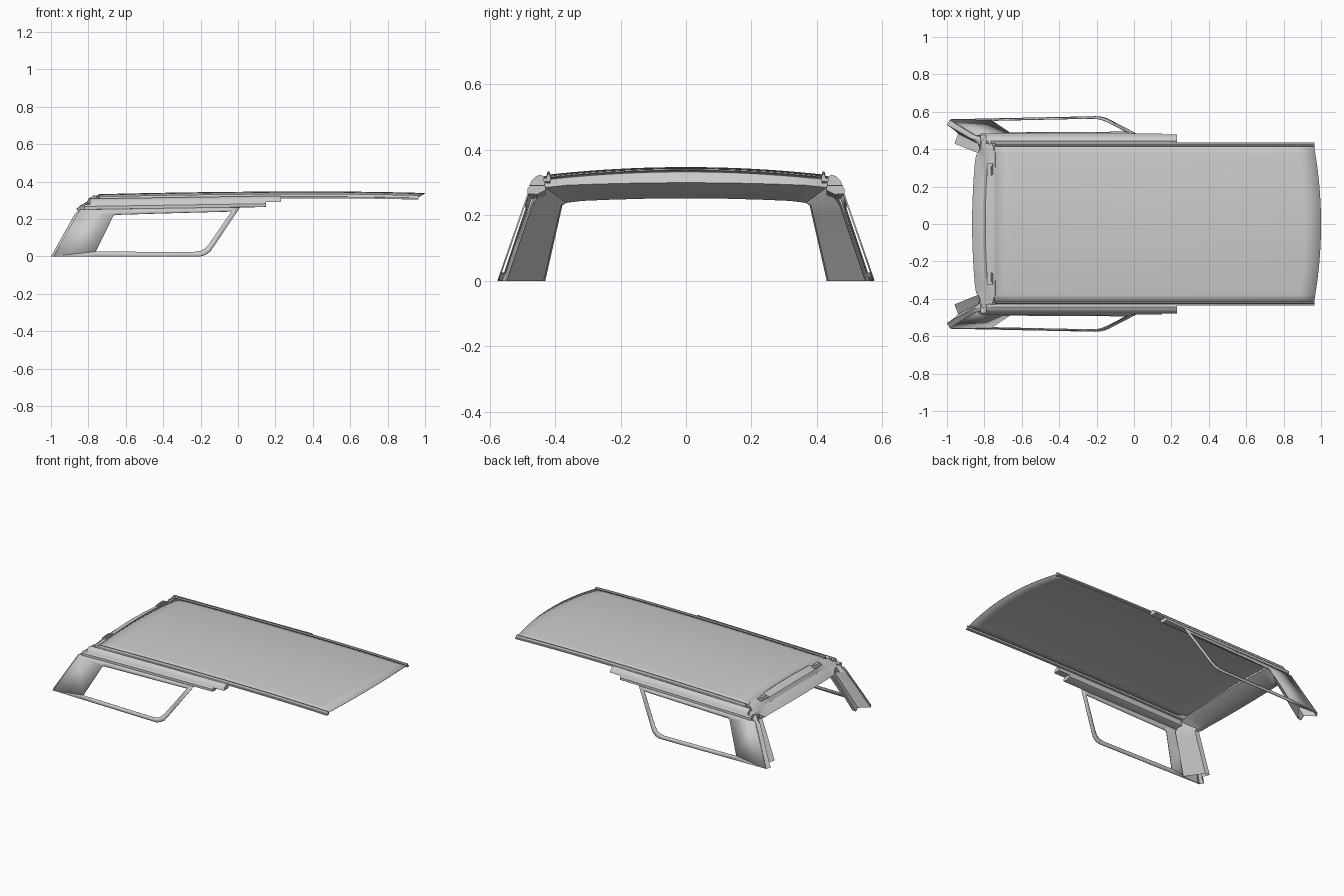
import bpy, math

if "Cube" in bpy.data.objects:
    bpy.data.objects.remove(bpy.data.objects["Cube"])


def add_mesh(name, verts, faces, mirror=False, thickness=0.0, angle=35):
    me = bpy.data.meshes.new(name)
    me.from_pydata(verts, [], faces)
    me.update()
    ob = bpy.data.objects.new(name, me)
    bpy.context.collection.objects.link(ob)
    if thickness:
        s = ob.modifiers.new("thickness", 'SOLIDIFY')
        s.thickness = thickness
        s.offset = 0
    if mirror:
        m = ob.modifiers.new("mirror", 'MIRROR')
        m.use_axis = (False, True, False)
        m.use_clip = True
    bpy.ops.object.select_all(action='DESELECT')
    bpy.context.view_layer.objects.active = ob
    ob.select_set(True)
    bpy.ops.object.shade_smooth_by_angle(angle=math.radians(angle))
    return ob


def loft(name, sections, closed=False, caps=False, **kw):
    n = len(sections[0])
    verts = [p for s in sections for p in s]
    faces = []
    for i in range(len(sections) - 1):
        for j in range(n if closed else n - 1):
            k = (j + 1) % n
            faces.append((i * n + j, i * n + k, (i + 1) * n + k, (i + 1) * n + j))
    if caps:
        faces.append(tuple(range(n))[::-1])
        faces.append(tuple(range(len(verts) - n, len(verts))))
    return add_mesh(name, verts, faces, **kw)


def roof_z(x, y):
    drop = 0.0145 if x < 0.4 else 0.03
    return 0.346 - drop * ((x - 0.4) / 1.14) ** 2 - 0.024 * (y / 0.43) ** 2


def side_y(x, z):
    return 0.574 + 0.021 * min(x + 0.2, 0) - 0.346 * z


# Crowned roof skin with a bowed front edge
rows = []
for i in range(21):
    row = []
    for j in range(21):
        y = -0.42 + 0.042 * j
        bow = 1 - (y / 0.42) ** 2
        front = 0.962 + 0.038 * bow
        x = -0.745 + (front + 0.745) * i / 20
        row.append((x, y, roof_z(x, y)))
    rows.append(row)
loft("roof_panel", rows[::-1], thickness=0.003)

# Raised trim along each roof edge
rows = []
for i in range(13):
    x = -0.74 + 1.705 * i / 12
    z = roof_z(x, 0.42)
    rows.append([(x, 0.413, z - 0.004), (x, 0.417, z + 0.01), (x, 0.423, z + 0.011),
                 (x, 0.427, z - 0.003), (x, 0.435, z - 0.004), (x, 0.435, z - 0.012),
                 (x, 0.415, z - 0.012)])
loft("roof_edge_trim", rows, closed=True, caps=True, mirror=True)


# Side rails, upper one longer than the lower one
def rail(name, x0, x1, profile):
    rows = []
    for i in range(7):
        x = x0 + (x1 - x0) * i / 6
        rise = 0.015 * (x + 0.78)
        rows.append([(x, y, z + rise) for y, z in profile])
    return loft(name, rows, closed=True, caps=True, mirror=True)


rail("upper_side_rail", -0.79, 0.23,
     [(0.43, 0.302), (0.445, 0.309), (0.46, 0.303), (0.472, 0.291), (0.478, 0.276), (0.432, 0.276)])
rail("lower_side_rail", -0.82, 0.15,
     [(0.428, 0.276), (0.476, 0.277), (0.484, 0.268), (0.484, 0.252), (0.455, 0.25), (0.43, 0.262)])

# Rear quarter panel and window frame: outer loop bridged to window loop
outer = [(-0.985, 0), (-0.76, 0), (-0.45, 0), (-0.205, 0), (-0.175, 0.008), (-0.15, 0.025),
         (-0.13, 0.053), (0.01, 0.262), (-0.03, 0.262), (-0.35, 0.258), (-0.66, 0.254), (-0.845, 0.25)]
window = [(-0.762, 0.025), (-0.762, 0.025), (-0.45, 0.024), (-0.235, 0.024), (-0.2, 0.029),
          (-0.175, 0.043), (-0.155, 0.066), (-0.035, 0.24), (-0.05, 0.24), (-0.35, 0.232),
          (-0.65, 0.223), (-0.665, 0.22)]
loft("quarter_window_frame",
     [[(x, side_y(x, z), z) for x, z in loop + loop[:1]] for loop in (outer, window)],
     mirror=True, thickness=0.005)

# Rear opening frame: stepped pillar section swept up and across the header
section = [(-0.985, 0.556), (-1.0, 0.53), (-0.965, 0.505), (-0.94, 0.482),
           (-0.96, 0.43), (-0.93, 0.435), (-0.85, 0.548)]
rows = []
for z in (0, 0.07, 0.14, 0.2, 0.23):
    rows.append([(x + 0.56 * z, y - (0.227 + 0.119 * (y - 0.43) / 0.126) * z, z) for x, y in section])
rows.append([(-0.765, 0.447, 0.3), (-0.81, 0.442, 0.28), (-0.82, 0.42, 0.27), (-0.825, 0.395, 0.258),
             (-0.845, 0.366, 0.238), (-0.81, 0.366, 0.238), (-0.73, 0.43, 0.285)])
head = [(-0.742, 0.33), (-0.795, 0.314), (-0.808, 0.292), (-0.84, 0.275),
        (-0.866, 0.252), (-0.81, 0.252), (-0.72, 0.3)]
for k in (0.85, 0.6, 0.3, 0):
    widths = (0.44, 0.43, 0.415, 0.395, 0.375, 0.375, 0.43)
    rows.append([(x + (0.02 * k * k if 0 < j < 5 else 0), w * k, z - (0.018 if j < 3 else 0.011) * k * k)
                 for j, ((x, z), w) in enumerate(zip(head, widths))])
loft("rear_opening_frame", rows, closed=True, mirror=True, angle=30)


# Header hinges and corner brackets
def block(name, cx, cy, cz, sx, sy, sz, tilt=0):
    bpy.ops.mesh.primitive_cube_add(size=1, location=(cx, cy, cz), rotation=(0, tilt, 0))
    ob = bpy.context.object
    ob.name = name
    ob.scale = (sx, sy, sz)
    b = ob.modifiers.new("bevel", 'BEVEL')
    b.width = 0.003


for s in (-1, 1):
    block("hinge_plate", -0.77, s * 0.285, 0.316, 0.03, 0.075, 0.01, -0.3)
    block("hinge_arm", -0.77, s * 0.285, 0.323, 0.014, 0.05, 0.01, -0.3)
    block("corner_bracket", -0.772, s * 0.435, 0.298, 0.012, 0.02, 0.03)
